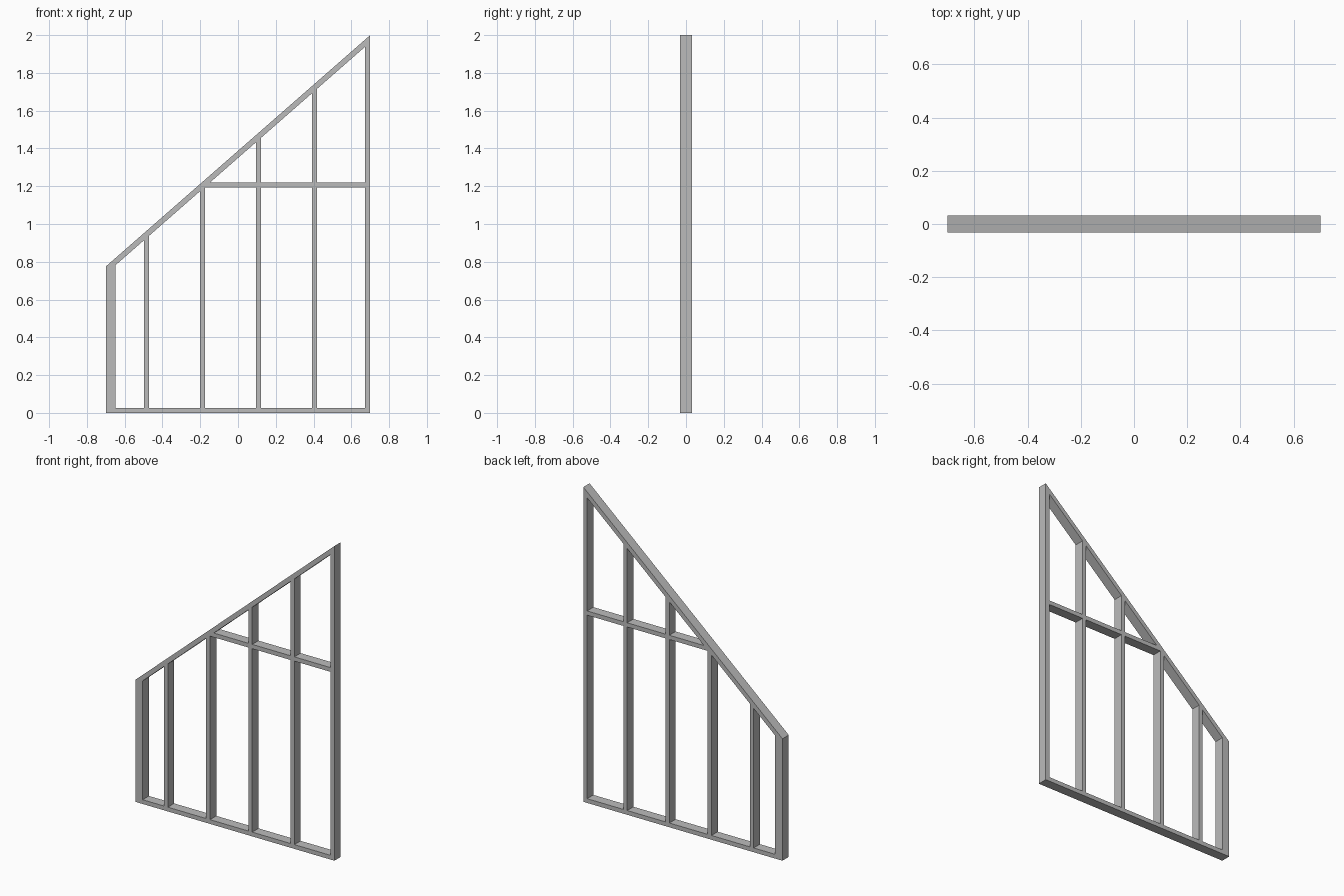
import bpy
import bmesh

if "Cube" in bpy.data.objects:
    bpy.data.objects.remove(bpy.data.objects["Cube"], do_unlink=True)

HALF = 0.70        # half length of the wall
DEPTH = 0.0315     # half depth of the timber
T = 0.027          # timber thickness
LOW, HIGH = 0.775, 2.0
RAKE = 0.038       # vertical thickness of the sloping plate
SLOPE = (HIGH - LOW) / (2 * HALF)

grey = bpy.data.materials.new("timber grey")
grey.use_nodes = True
colour = (0.5, 0.5, 0.5, 1)
grey.diffuse_color = colour
grey.node_tree.nodes["Principled BSDF"].inputs["Base Color"].default_value = colour


def top(x):
    return LOW + SLOPE * (x + HALF)


def under(x):
    return top(x) - RAKE


def under_x(z):
    return (z + RAKE - LOW) / SLOPE - HALF


def timber(name, outline):
    """Extrude an x-z outline through the depth of the wall."""
    bm = bmesh.new()
    face = bm.faces.new([bm.verts.new((x, -DEPTH, z)) for x, z in outline])
    ext = bmesh.ops.extrude_face_region(bm, geom=[face])
    moved = [v for v in ext["geom"] if isinstance(v, bmesh.types.BMVert)]
    bmesh.ops.translate(bm, verts=moved, vec=(0, 2 * DEPTH, 0))
    bmesh.ops.recalc_face_normals(bm, faces=bm.faces)
    mesh = bpy.data.meshes.new(name)
    bm.to_mesh(mesh)
    bm.free()
    mesh.materials.append(grey)
    obj = bpy.data.objects.new(name, mesh)
    bpy.context.collection.objects.link(obj)


def upright(name, x0, x1, base):
    timber(name, [(x0, base), (x1, base), (x1, under(x1)), (x0, under(x0))])


# Sloping top plate
timber("top_plate", [(-HALF, under(-HALF)), (HALF, under(HALF)),
                     (HALF, HIGH), (-HALF, LOW)])

# End posts and bottom plate
post_in, end_in = -HALF + 0.052, HALF - T
upright("low_end_post", -HALF, post_in, 0)
upright("high_end_post", end_in, HALF, 0)
timber("bottom_plate", [(post_in, 0), (end_in, 0), (end_in, T), (post_in, T)])

# Evenly spaced studs
studs = [-0.498 + 0.2965 * i for i in range(4)]
for i, x in enumerate(studs):
    upright(f"stud_{i + 1}", x, x + T, T)

# Blocking between the taller studs, mitred against the slope at its low end
z0, z1 = 1.193, 1.22
starts = [None] + [x + T for x in studs[2:]]
ends = studs[2:] + [end_in]
for i, (a, b) in enumerate(zip(starts, ends)):
    low, high = (under_x(z0), under_x(z1)) if a is None else (a, a)
    timber(f"blocking_{i + 1}", [(low, z0), (b, z0), (b, z1), (high, z1)])
